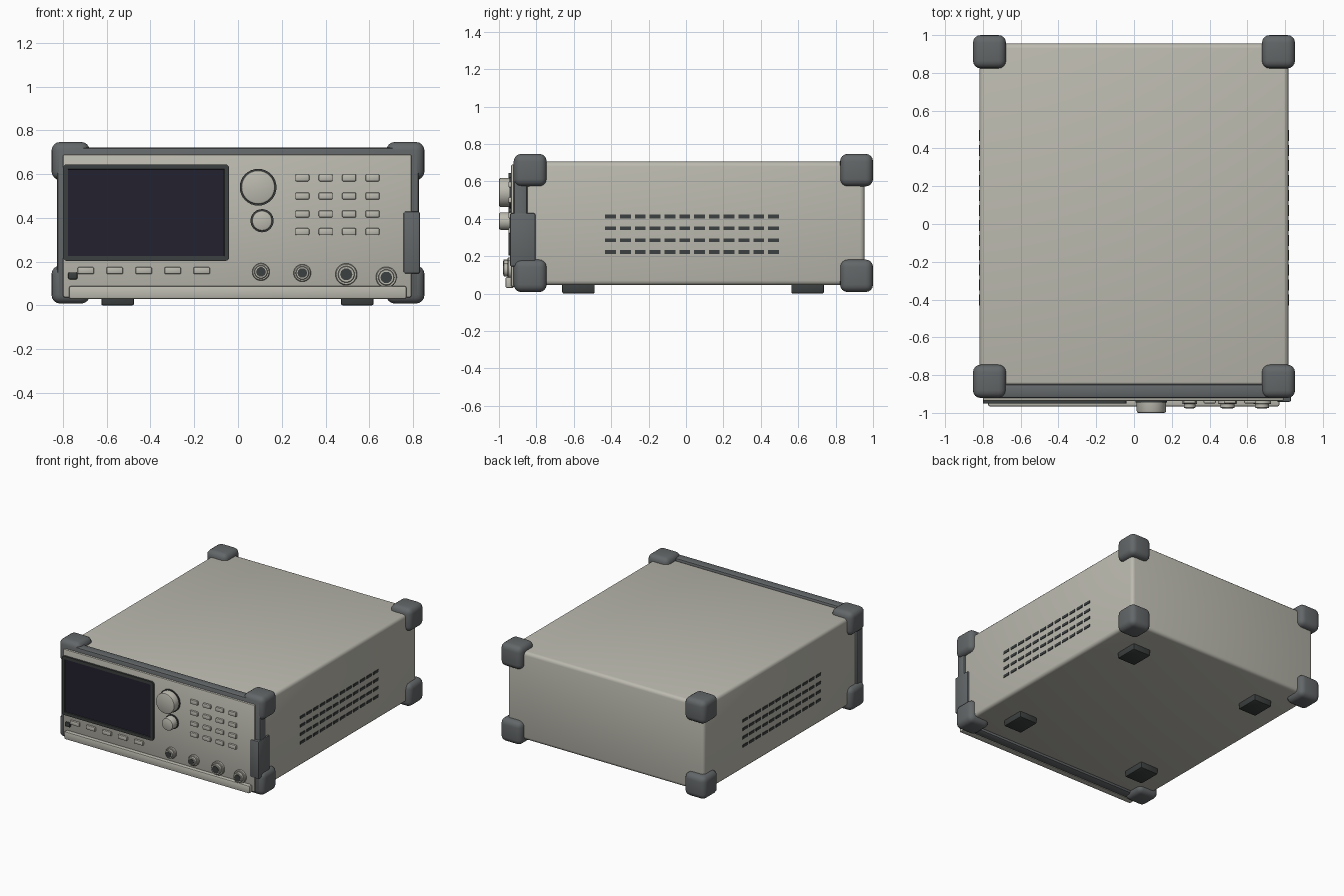
import bpy, bmesh, math
from mathutils import Matrix, Vector

if "Cube" in bpy.data.objects:
    bpy.data.objects.remove(bpy.data.objects["Cube"])


def material(name, rgb):
    m = bpy.data.materials.new(name)
    m.diffuse_color = (*rgb, 1)
    m.use_nodes = True
    m.node_tree.nodes["Principled BSDF"].inputs["Base Color"].default_value = m.diffuse_color
    return m


BEIGE = material("warm beige", (0.50, 0.49, 0.43))
GREY = material("rubber grey", (0.125, 0.135, 0.14))
DARK = material("charcoal", (0.045, 0.05, 0.05))
SCREEN = material("screen navy", (0.016, 0.015, 0.028))


def finish(bm, name, mats, smooth=True):
    me = bpy.data.meshes.new(name)
    bm.to_mesh(me)
    bm.free()
    for m in mats:
        me.materials.append(m)
    ob = bpy.data.objects.new(name, me)
    bpy.context.collection.objects.link(ob)
    if smooth:
        bpy.ops.object.select_all(action='DESELECT')
        ob.select_set(True)
        bpy.context.view_layer.objects.active = ob
        bpy.ops.object.shade_smooth_by_angle(angle=math.radians(35))
    return ob


def box_mesh(x0, x1, y0, y1, z0, z1, bevel=0, seg=2):
    bm = bmesh.new()
    mid = Vector((x0 + x1, y0 + y1, z0 + z1)) / 2
    bmesh.ops.create_cube(bm, size=1, matrix=Matrix.Translation(mid)
                          @ Matrix.Diagonal((x1 - x0, y1 - y0, z1 - z0, 1)))
    if bevel:
        bmesh.ops.bevel(bm, geom=bm.edges[:], offset=bevel, segments=seg,
                        profile=0.5, affect='EDGES')
    return bm


def box(name, mat, *dims, bevel=0, seg=2):
    return finish(box_mesh(*dims, bevel=bevel, seg=seg), name, [mat])


def turned(name, mat, x, z, profile, n=32):
    """Lathe a list of (radius, y) around an axis along y, capped at its front."""
    bm = bmesh.new()
    rings = [[bm.verts.new((x + r * math.cos(2 * math.pi * i / n), y,
                            z + r * math.sin(2 * math.pi * i / n)))
              for i in range(n)] for r, y in profile]
    for a, b in zip(rings, rings[1:]):
        for i in range(n):
            j = (i + 1) % n
            bm.faces.new((a[i], a[j], b[j], b[i]))
    bm.faces.new(rings[-1])
    bm.faces.new(rings[0][::-1])
    bmesh.ops.recalc_face_normals(bm, faces=bm.faces[:])
    return finish(bm, name, [mat])


# Case and front surround
box("case", BEIGE, -0.817, 0.817, -0.86, 0.955, 0.045, 0.705, bevel=0.025, seg=3)
box("front_surround", GREY, -0.828, 0.828, -0.922, -0.848, 0.03, 0.722, bevel=0.015)

# Eight corner bumpers
for sx in (-1, 1):
    for y in (-0.833, 0.912):
        for z in (0.095, 0.66):
            box("corner_bumper", GREY, sx * 0.765 - 0.0875, sx * 0.765 + 0.0875,
                y - 0.088, y + 0.088, z - 0.087, z + 0.087, bevel=0.04, seg=4)

# Feet
for x in (-0.55, 0.545):
    for y in (-0.575, 0.65):
        box("foot", DARK, x - 0.075, x + 0.075, y - 0.087, y + 0.087, 0, 0.055, bevel=0.008)

# Side vent slots
for side in (-1, 1):
    for row in range(4):
        for col in range(12):
            y, z = -0.403 + col * 0.0792, 0.222 + row * 0.0633
            box("vent_slot", DARK, side * 0.8175 - 0.004, side * 0.8175 + 0.004,
                y - 0.029, y + 0.029, z - 0.01, z + 0.01)

# Front panel, lower lip and side grip
box("front_panel", BEIGE, -0.8, 0.793, -0.936, -0.90, 0.037, 0.69, bevel=0.008)
box("lower_lip", BEIGE, -0.772, 0.77, -0.965, -0.92, 0.03, 0.088, bevel=0.008)
box("side_grip", GREY, 0.755, 0.832, -0.942, -0.805, 0.145, 0.43, bevel=0.01)

# Display: a frame whose front face is inset and recessed
bm = box_mesh(-0.8, -0.04, -0.95, -0.92, 0.203, 0.645)
verticals = [e for e in bm.edges
             if abs(e.verts[0].co.y - e.verts[1].co.y) > 0.01]
bmesh.ops.bevel(bm, geom=verticals, offset=0.018, segments=3, profile=0.5, affect='EDGES')
front = min(bm.faces, key=lambda f: f.calc_center_median().y)
bmesh.ops.inset_region(bm, faces=[front], thickness=0.022)
bmesh.ops.inset_region(bm, faces=[front], thickness=0.002, depth=-0.006)
front.material_index = 1
finish(bm, "display", [DARK, SCREEN])


def button(name, mat, x, z, w, h, y=-0.95):
    box(name, mat, x - w / 2, x + w / 2, y, -0.93, z - h / 2, z + h / 2, bevel=0.006)


# Keypad, soft keys and power key
for x in (0.294, 0.401, 0.508, 0.615):
    for z in (0.583, 0.50, 0.418, 0.337):
        button("keypad_button", BEIGE, x, z, 0.064, 0.032)
for i in range(5):
    button("soft_key", BEIGE, -0.696 + i * 0.1325, 0.159, 0.076, 0.031)
button("power_key", DARK, -0.755, 0.135, 0.042, 0.032)

# Knobs with dark base rings
for x, z, r in ((0.092, 0.54, 0.084), (0.11, 0.387, 0.053)):
    turned("knob_ring", DARK, x, z, [(r, -0.925), (r, -0.945)])
    k = r - 0.006
    turned("knob", BEIGE, x, z, [(k, -0.93), (k, -0.99), (k - 0.003, -0.997), (k - 0.01, -1.0)])

# Connectors: stepped flange, barrel and dark socket
for x, z, r in ((0.105, 0.153, 0.04), (0.294, 0.148, 0.04),
                (0.495, 0.142, 0.05), (0.678, 0.128, 0.048)):
    b = r * 0.76
    turned("connector", BEIGE, x, z, [(r, -0.925), (r, -0.95), (r - 0.004, -0.954),
                                      (b, -0.954), (b, -0.972), (b - 0.003, -0.975)])
    turned("connector_socket", DARK, x, z, [(r * 0.56, -0.97), (r * 0.56, -0.978)], n=10)
